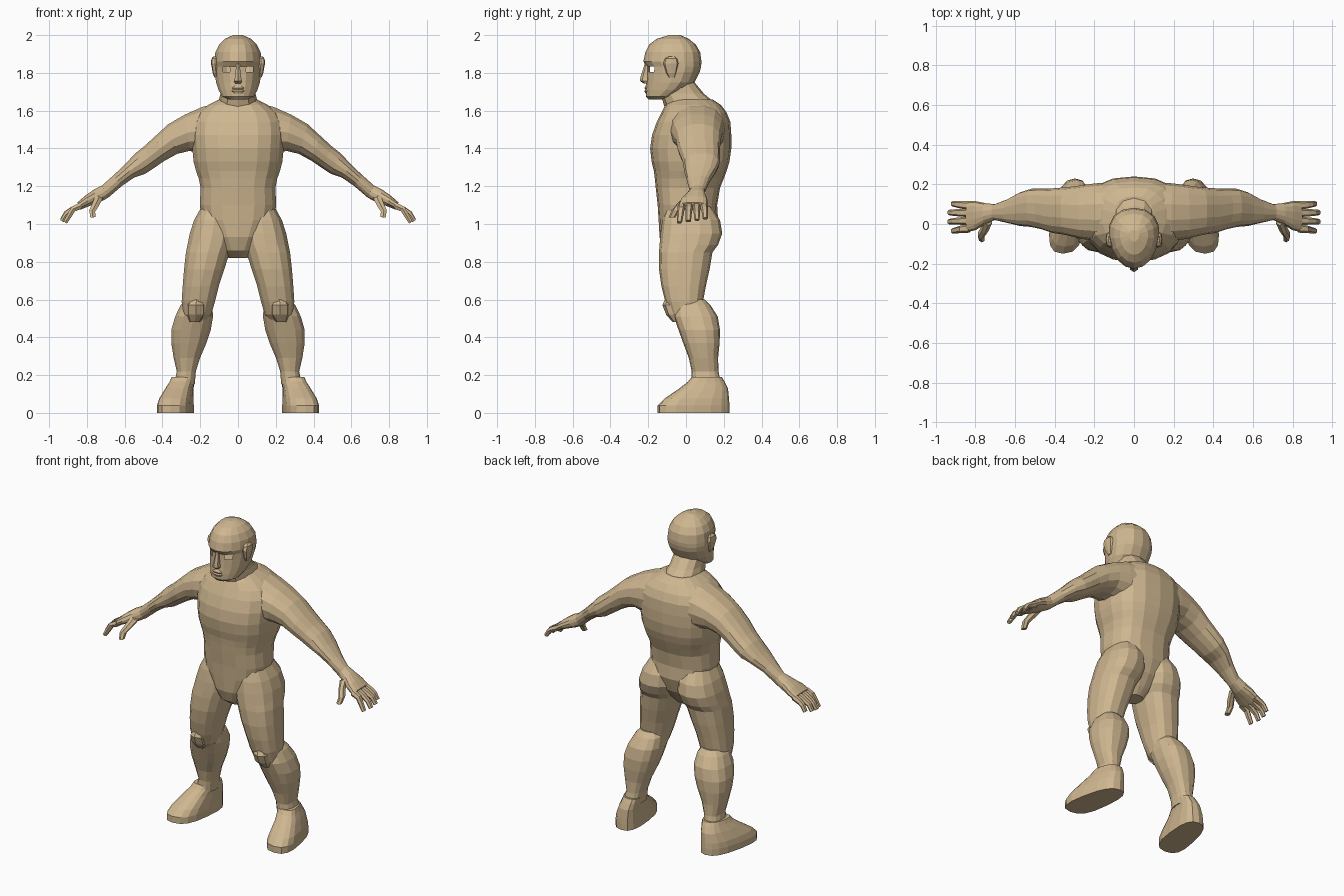
import bpy, bmesh, math
from mathutils import Vector

skin = bpy.data.materials.new("tan skin")
skin.diffuse_color = (0.62, 0.47, 0.28, 1)


def finish(bm, name, mirror):
    me = bpy.data.meshes.new(name)
    bm.to_mesh(me)
    bm.free()
    me.materials.append(skin)
    ob = bpy.data.objects.new(name, me)
    bpy.context.collection.objects.link(ob)
    if mirror:
        ob.modifiers.new("mirror", 'MIRROR')
    return ob


def loft(name, rings, n=14, power=2.3, taper=0.0, shear=0.0, mirror=True, drop=None):
    """Skin rings given as (ax, az, bx, bz, y_front, y_back); a and b are opposite rim points."""
    bm = bmesh.new()
    loops = []
    for ax, az, bx, bz, yf, yb in rings:
        c = Vector(((ax + bx) / 2, (yf + yb) / 2, (az + bz) / 2))
        u = Vector(((ax - bx) / 2, 0, (az - bz) / 2))
        h = (yb - yf) / 2
        loop = []
        for i in range(n):
            t = 2 * math.pi * i / n
            s, k = math.sin(t), math.cos(t)
            s = math.copysign(abs(s) ** (2 / power), s)
            k = math.copysign(abs(k) ** (2 / power), k)   # k = 1 is the front
            p = c + u * s * (1 + taper * k) + Vector((shear * k * h, -k * h, 0))
            loop.append(bm.verts.new(p))
        loops.append(loop)
    for a, b in zip(loops, loops[1:]):
        for i in range(n):
            j = (i + 1) % n
            bm.faces.new((a[i], a[j], b[j], b[i]))
    bm.faces.new(loops[0])
    bm.faces.new(loops[-1])
    bmesh.ops.recalc_face_normals(bm, faces=bm.faces[:])
    if drop:
        bmesh.ops.delete(bm, geom=[f for f in bm.faces if drop(f.calc_center_median())],
                         context='FACES')
    return finish(bm, name, mirror)


def level(rows):
    """Horizontal centred rings from (z, half_width, y_front, y_back)."""
    return [(w, z, -w, z, f, b) for z, w, f, b in rows]


def upright(rows):
    """Horizontal side rings from (z, inner_x, outer_x, y_front, y_back)."""
    return [(o, z, i, z, f, b) for z, i, o, f, b in rows]


# Torso
loft("torso", level([
    (0.82, 0.05, -0.06, 0.05), (0.86, 0.08, -0.115, 0.09), (0.93, 0.13, -0.14, 0.14),
    (1.02, 0.19, -0.145, 0.17), (1.10, 0.205, -0.15, 0.165), (1.19, 0.20, -0.16, 0.18),
    (1.24, 0.21, -0.165, 0.20), (1.28, 0.225, -0.17, 0.215), (1.33, 0.238, -0.182, 0.23),
    (1.40, 0.245, -0.19, 0.24), (1.47, 0.25, -0.18, 0.24), (1.54, 0.245, -0.155, 0.235),
    (1.59, 0.215, -0.13, 0.215), (1.63, 0.16, -0.11, 0.185), (1.66, 0.10, -0.08, 0.14)]),
    n=18, power=2.5, mirror=False)

# Neck
loft("neck", level([
    (1.58, 0.125, -0.10, 0.20), (1.64, 0.105, -0.12, 0.155), (1.69, 0.093, -0.135, 0.095),
    (1.75, 0.09, -0.14, 0.045)]), n=12, mirror=False)

# Head, with open eye slits
loft("head", level([
    (1.658, 0.045, -0.195, -0.13), (1.675, 0.085, -0.212, -0.07), (1.71, 0.103, -0.214, 0.0),
    (1.75, 0.116, -0.21, 0.045), (1.805, 0.124, -0.207, 0.073), (1.835, 0.126, -0.207, 0.08),
    (1.86, 0.126, -0.226, 0.082), (1.91, 0.12, -0.215, 0.075), (1.95, 0.10, -0.195, 0.052),
    (1.98, 0.07, -0.155, 0.015), (2.0, 0.025, -0.09, -0.03)]),
    n=16, power=2.15, taper=-0.16, mirror=False,
    drop=lambda c: 1.806 < c.z < 1.834 and 0.03 < abs(c.x) < 0.08 and c.y < -0.1)

# Nose and lips
loft("nose", level([
    (1.745, 0.018, -0.225, -0.19), (1.757, 0.024, -0.243, -0.19), (1.775, 0.019, -0.242, -0.19),
    (1.85, 0.01, -0.218, -0.19)]), n=6, power=2, mirror=False)
loft("lips", level([
    (1.69, 0.022, -0.214, -0.19), (1.705, 0.036, -0.221, -0.19), (1.712, 0.032, -0.214, -0.19),
    (1.72, 0.034, -0.22, -0.19), (1.735, 0.015, -0.212, -0.19)]), n=8, power=2, mirror=False)

# Ears
loft("ear", upright([
    (1.775, 0.10, 0.125, -0.09, -0.06), (1.80, 0.10, 0.134, -0.105, -0.05),
    (1.85, 0.10, 0.143, -0.12, -0.038), (1.875, 0.10, 0.141, -0.112, -0.045),
    (1.888, 0.10, 0.13, -0.09, -0.06)]), n=8, power=3)

# Arms from the shoulder to the palm
loft("arm", [
    (0.12, 1.64, 0.14, 1.36, -0.08, 0.21), (0.19, 1.622, 0.20, 1.37, -0.085, 0.205),
    (0.28, 1.582, 0.255, 1.385, -0.075, 0.195), (0.37, 1.53, 0.32, 1.37, -0.055, 0.185),
    (0.44, 1.465, 0.385, 1.335, -0.045, 0.18), (0.50, 1.41, 0.445, 1.295, -0.025, 0.18),
    (0.545, 1.375, 0.49, 1.265, -0.015, 0.178), (0.60, 1.315, 0.55, 1.245, -0.01, 0.16),
    (0.66, 1.258, 0.615, 1.20, 0.005, 0.125), (0.72, 1.205, 0.685, 1.14, 0.02, 0.10),
    (0.765, 1.182, 0.735, 1.112, 0.0, 0.105), (0.81, 1.15, 0.785, 1.095, -0.03, 0.115),
    (0.85, 1.115, 0.835, 1.075, -0.042, 0.115)], n=14)


def digit(name, points, r):
    """Tapered finger through (x, y, z) points, bending in its own plane."""
    rings = []
    for i, (x, y, z) in enumerate(points):
        a, b = points[max(i - 1, 0)], points[min(i + 1, len(points) - 1)]
        d = Vector((b[0] - a[0], b[2] - a[2])).normalized() * r * (1 - 0.12 * i)
        w = r * 1.15 * (1 - 0.12 * i)
        rings.append((x - d.y, z + d.x, x + d.y, z - d.x, y - w, y + w))
    loft(name, rings, n=6, power=2.4)


# Fingers fan out from the palm, the thumb points down and forward
for i, (y0, y1, x1, z1) in enumerate([(-0.022, -0.035, 0.915, 1.008), (0.017, 0.012, 0.932, 1.015),
                                      (0.056, 0.058, 0.932, 1.022), (0.094, 0.102, 0.915, 1.03)]):
    digit("finger_%d" % (i + 1), [(0.83, y0, 1.098), (0.872, (y0 * 2 + y1) / 3, 1.08),
                                  (x1 - 0.022, (y0 + y1 * 2) / 3, z1 + 0.036), (x1, y1, z1)], 0.019)
digit("thumb", [(0.735, 0.02, 1.145), (0.753, -0.025, 1.105), (0.772, -0.055, 1.07),
                (0.768, -0.075, 1.035)], 0.024)

# Thighs with buttocks
loft("thigh", upright([
    (1.10, 0.04, 0.19, -0.10, 0.13), (1.02, 0.015, 0.235, -0.125, 0.18),
    (0.95, 0.012, 0.258, -0.135, 0.192), (0.89, 0.025, 0.27, -0.14, 0.17),
    (0.85, 0.042, 0.278, -0.143, 0.14), (0.76, 0.07, 0.288, -0.143, 0.125),
    (0.67, 0.10, 0.295, -0.13, 0.105), (0.59, 0.12, 0.30, -0.11, 0.09),
    (0.52, 0.14, 0.295, -0.085, 0.09), (0.48, 0.17, 0.275, -0.05, 0.08)]), n=14, power=2.4)

# Kneecaps
loft("kneecap", upright([
    (0.60, 0.185, 0.255, -0.112, 0.0), (0.57, 0.17, 0.275, -0.125, 0.0),
    (0.52, 0.17, 0.275, -0.105, 0.0), (0.48, 0.20, 0.26, -0.07, 0.0)]), n=8)

# Lower legs
loft("lower_leg", upright([
    (0.60, 0.16, 0.275, -0.02, 0.10), (0.57, 0.135, 0.305, -0.06, 0.13),
    (0.51, 0.13, 0.335, -0.065, 0.168), (0.44, 0.142, 0.355, -0.04, 0.18),
    (0.37, 0.165, 0.355, -0.015, 0.178), (0.29, 0.20, 0.342, 0.015, 0.17),
    (0.22, 0.222, 0.325, 0.03, 0.172), (0.15, 0.228, 0.34, 0.03, 0.185)]), n=14, power=2.5)

# Feet, toes turned out
loft("foot", upright([
    (0.0, 0.24, 0.415, -0.15, 0.23), (0.04, 0.24, 0.415, -0.15, 0.23),
    (0.075, 0.24, 0.405, -0.115, 0.228), (0.13, 0.238, 0.375, -0.035, 0.222),
    (0.165, 0.232, 0.355, 0.01, 0.205), (0.19, 0.228, 0.345, 0.03, 0.19)]),
    n=16, power=2.7, taper=0.1, shear=0.16)
